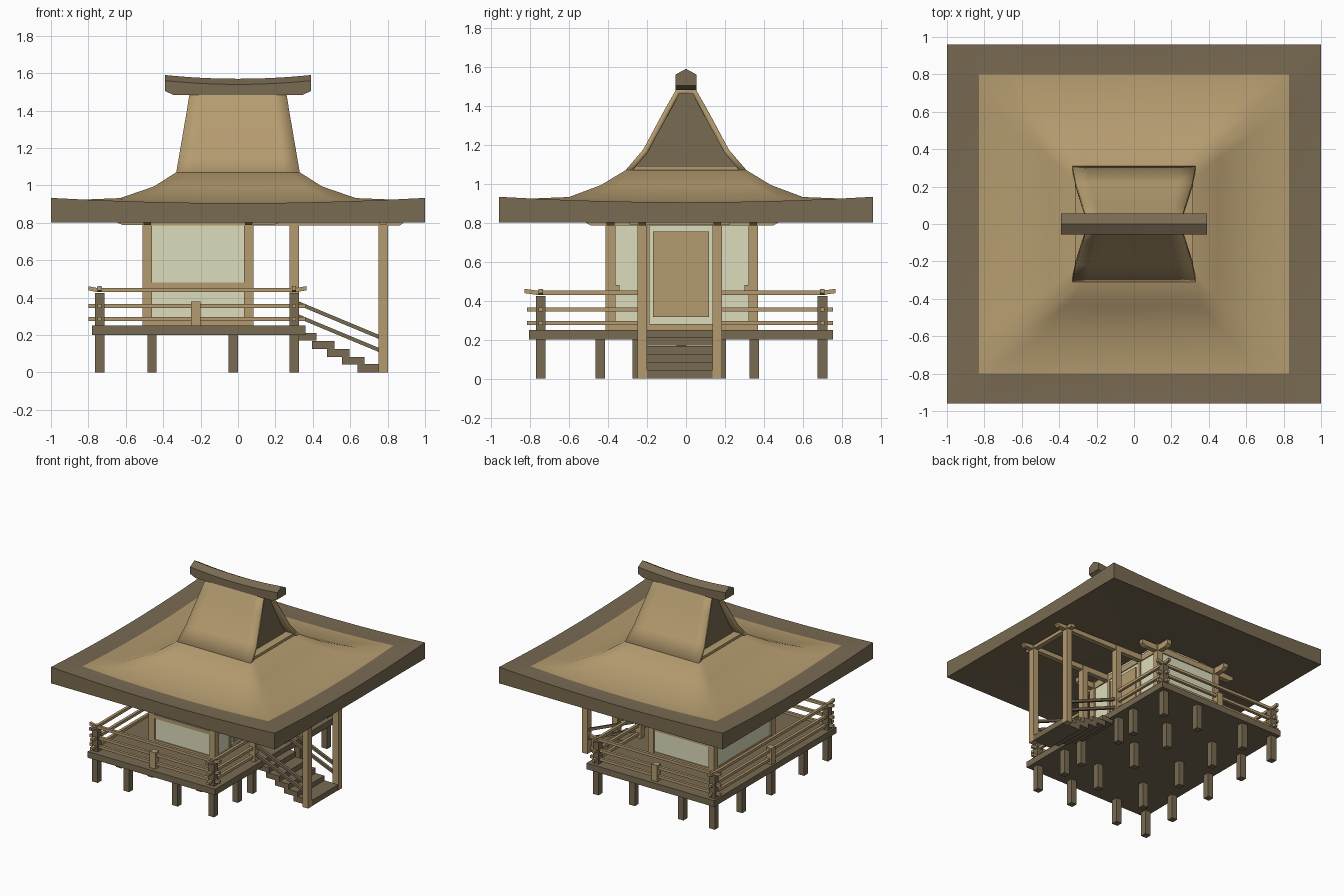
import bpy, bmesh
from mathutils import Vector

if "Cube" in bpy.data.objects:
    bpy.data.objects.remove(bpy.data.objects["Cube"])


def material(name, col):
    m = bpy.data.materials.new(name)
    m.diffuse_color = (*col, 1)
    m.use_nodes = True
    m.node_tree.nodes["Principled BSDF"].inputs["Base Color"].default_value = m.diffuse_color
    return m


TAN = material("light_wood", (.46, .33, .16))
DARK = material("dark_wood", (.19, .145, .085))
PALE = material("paper", (.72, .72, .51))


def make(name, verts, faces, mats, idx=None, smooth=False):
    me = bpy.data.meshes.new(name)
    me.from_pydata(verts, [], faces)
    for m in mats:
        me.materials.append(m)
    if idx:
        me.polygons.foreach_set("material_index", idx)
    bm = bmesh.new()
    bm.from_mesh(me)
    bmesh.ops.recalc_face_normals(bm, faces=bm.faces)
    bm.to_mesh(me)
    bm.free()
    ob = bpy.data.objects.new(name, me)
    bpy.context.collection.objects.link(ob)
    if smooth:
        bpy.ops.object.select_all(action='DESELECT')
        ob.select_set(True)
        bpy.context.view_layer.objects.active = ob
        bpy.ops.object.shade_smooth_by_angle(angle=.6)
    return ob


def loft(name, rings, mats, idx=None, smooth=False):
    """Skin closed rings of equal length and cap both ends."""
    n = len(rings[0])
    verts = [p for r in rings for p in r]
    faces = [(k*n+i, k*n+(i+1) % n, (k+1)*n+(i+1) % n, (k+1)*n+i)
             for k in range(len(rings)-1) for i in range(n)]
    faces += [tuple(range(n)), tuple(range(len(verts)-n, len(verts)))]
    mi = [idx[k] for k in range(len(rings)-1) for i in range(n)] + [idx[0], idx[-1]] if idx else None
    return make(name, verts, faces, mats, mi, smooth)


def prism(name, pts, axis, c0, c1, mat):
    place = (lambda c, u, v: (c, u, v)) if axis == 'x' else (lambda c, u, v: (u, c, v))
    return loft(name, [[place(c, u, v) for u, v in pts] for c in (c0, c1)], [mat])


def box(name, x0, x1, y0, y1, z0, z1, mat):
    return prism(name, [(y0, z0), (y1, z0), (y1, z1), (y0, z1)], 'x', x0, x1, mat)


def post(name, x, y, z0, z1, mat, w=.05):
    return box(name, x-w/2, x+w/2, y-w/2, y+w/2, z0, z1, mat)


def rail(name, path, mat, w=.022):
    """Square bar swept along a path lying in a vertical plane."""
    path = [Vector(p) for p in path]
    d = path[-1] - path[0]
    side = Vector((-d.y, d.x, 0)).normalized() * w/2
    up = Vector((0, 0, w/2))
    return loft(name, [[p+side+up, p-side+up, p-side-up, p+side-up] for p in path], [mat])


# Hipped lower roof with lifted corners and a dark rim
def ring(hx, hy, z, lift, n=10):
    ts = [-1 + 2*i/n for i in range(n)]
    pts = [(t*hx, -hy) for t in ts] + [(hx, t*hy) for t in ts]
    pts += [(-t*hx, hy) for t in ts] + [(-hx, -t*hy) for t in ts]
    return [(x, y, z + lift*ts[i % n]**2) for i, (x, y) in enumerate(pts)]


loft("lower_roof", [ring(.02, .02, .87, 0), ring(1, .96, .802, 0), ring(1, .96, .905, .028),
                    ring(.83, .80, .898, .026), ring(.63, .60, .918, .014), ring(.45, .435, .99, .004),
                    ring(.33, .31, 1.07, 0), ring(.2, .1, 1.072, 0)],
     [DARK, TAN], [0, 0, 0, 1, 1, 1, 1], True)

# Steep upper roof, narrowing towards the ridge
half = [(.31, 1.07, .33), (.22, 1.175, .312), (.11, 1.38, .277), (.05, 1.485, .26)]
rows = [(-y, z, x) for y, z, x in half] + half[::-1]
N = 8
verts = [(hx*(-1+2*i/N), y, z) for y, z, hx in rows for i in range(N+1)]
faces = [(k*(N+1)+i, k*(N+1)+i+1, (k+1)*(N+1)+i+1, (k+1)*(N+1)+i)
         for k in range(len(rows)-1) for i in range(N)]
upper = make("upper_roof", verts, faces, [TAN], None, True)
if upper.data.polygons[3*N].normal.z < 0:
    upper.data.flip_normals()
sol = upper.modifiers.new("thickness", 'SOLIDIFY')
sol.thickness = .028
sol.offset = -1

# Recessed gable walls and the sill below them
g = [(.27, 1.08), (.195, 1.175), (.09, 1.37), (.035, 1.465)]
prism("gable_wall", [(-y, z) for y, z in g] + g[::-1], 'x', -.25, .25, DARK)
box("gable_sill", -.315, .315, -.275, .275, 1.05, 1.09, TAN)

# Sagging ridge beam with bevelled underside ends
rings = []
for i in range(-8, 9):
    t = i/8
    s = .02*t*t
    b = 1.482 + (.022 if abs(i) == 8 else 0)
    rings.append([(.39*t, y, z) for y, z in
                  [(-.055, b), (.055, b), (.055, 1.54+s), (0, 1.57+s), (-.055, 1.54+s)]])
loft("ridge_beam", rings, [DARK])

# Raised deck and its legs
YC, FY, BY, LX, RX = -.025, -.745, .70, -.74, .30
box("deck", -.78, .36, -.805, .755, .20, .25, DARK)
for x in (LX, -.46, -.025, RX):
    middle = [-.25, .18] if x == RX else [YC]
    for y in [FY, -.44, .35, BY] + middle:
        post("deck_leg", x, y, 0, .2, DARK)

# Railing posts
for x in (LX, RX):
    for y in (FY, BY):
        post("corner_rail_post", x, y, .25, .425, DARK)
        post("corner_rail_cap", x, y, .43, .455, TAN, .026)
for x, y in ((-.225, FY), (-.225, BY), (LX, YC)):
    post("middle_rail_post", x, y, .25, .38, TAN)

# Railings: two straight bars and a top bar with upturned tips
for y in (FY, BY):
    for z in (.285, .355):
        rail("long_rail", [(-.80, y, z), (.36, y, z)], TAN)
    rail("long_top_rail", [(-.80, y, .45), (-.75, y, .44), (.31, y, .44), (.365, y, .45)], TAN)
for z in (.285, .355):
    rail("left_rail", [(LX, -.815, z), (LX, .755, z)], TAN)
    rail("right_rail_front", [(RX, -.815, z), (RX, -.225, z)], TAN)
    rail("right_rail_back", [(RX, .755, z), (RX, .16, z)], TAN)
rail("left_top_rail", [(LX, -.83, .45), (LX, -.76, .44), (LX, .70, .44), (LX, .768, .45)], TAN)
rail("right_top_rail_front", [(RX, -.83, .45), (RX, -.76, .44), (RX, -.225, .44)], TAN)
rail("right_top_rail_back", [(RX, .768, .45), (RX, .70, .44), (RX, .16, .44)], TAN)

# Stairs
for x0, x1, z0, z1 in ((.32, .42, .17, .21), (.395, .515, .125, .167), (.475, .595, .083, .125),
                       (.555, .675, .042, .083), (.64, .80, 0, .045)):
    box("stair_tread", x0, x1, -.205, .14, z0, z1, DARK)

# Porch posts, beams and sloping stair rails
for y in (-.225, .16):
    post("porch_outer_post", .777, y, 0, .82, TAN)
    post("porch_inner_post", RX, y, .25, .82, TAN)
    prism("porch_beam", [(.0, .785), (.865, .785), (.885, .80), (.885, .815), (.0, .835)],
          'y', y-.02, y+.02, TAN)
    for z0, z1 in ((.355, .18), (.285, .11)):
        rail("stair_rail", [(RX, y, z0+.024), (.777, y, z1)], DARK)
box("porch_cross_beam", .757, .797, -.29, .225, .79, .815, TAN)

# House: corner posts with boat-shaped brackets
X0, X1, Y0, Y1 = -.485, .057, -.387, .345
boat = [(-.165, .835), (-.165, .803), (-.13, .787), (.13, .787), (.165, .803), (.165, .835)]
for x in (X0, X1):
    for y in (Y0, Y1):
        post("house_post", x, y, .25, .85, TAN)
        prism("bracket_along_x", [(x+u, v) for u, v in boat], 'y', y-.02, y+.02, TAN)
        prism("bracket_along_y", [(y+u*.8, v) for u, v in boat], 'x', x-.02, x+.02, TAN)

# Paper walls with sill, middle and head beams
for y in (Y0, Y1):
    box("long_wall", X0, X1, y-.012, y+.012, .25, .85, PALE)
    for z0, z1 in ((.25, .28), (.45, .48), (.785, .83)):
        box("long_wall_beam", X0, X1, y-.02, y+.02, z0, z1, TAN)
for x in (X0, X1):
    box("end_wall", x-.012, x+.012, Y0, Y1, .25, .85, PALE)
    for z0, z1 in ((.25, .28), (.785, .83)):
        box("end_wall_beam", x-.02, x+.02, Y0, Y1, z0, z1, TAN)
box("left_wall_beam", X0-.02, X0+.02, Y0, Y1, .45, .48, TAN)
for y0, y1 in ((Y0, Y0+.045), (Y1-.045, Y1)):
    box("right_wall_beam_end", X1-.02, X1+.02, y0, y1, .45, .48, TAN)

# Door on the stair side
box("door_frame", X1-.02, X1+.018, -.185, .137, .295, .78, PALE)
box("door_panel", X1, X1+.026, -.17, .117, .315, .755, TAN)
for y in (-.2, .15):
    box("door_jamb", X1-.02, X1+.022, y-.013, y+.013, .25, .785, TAN)
